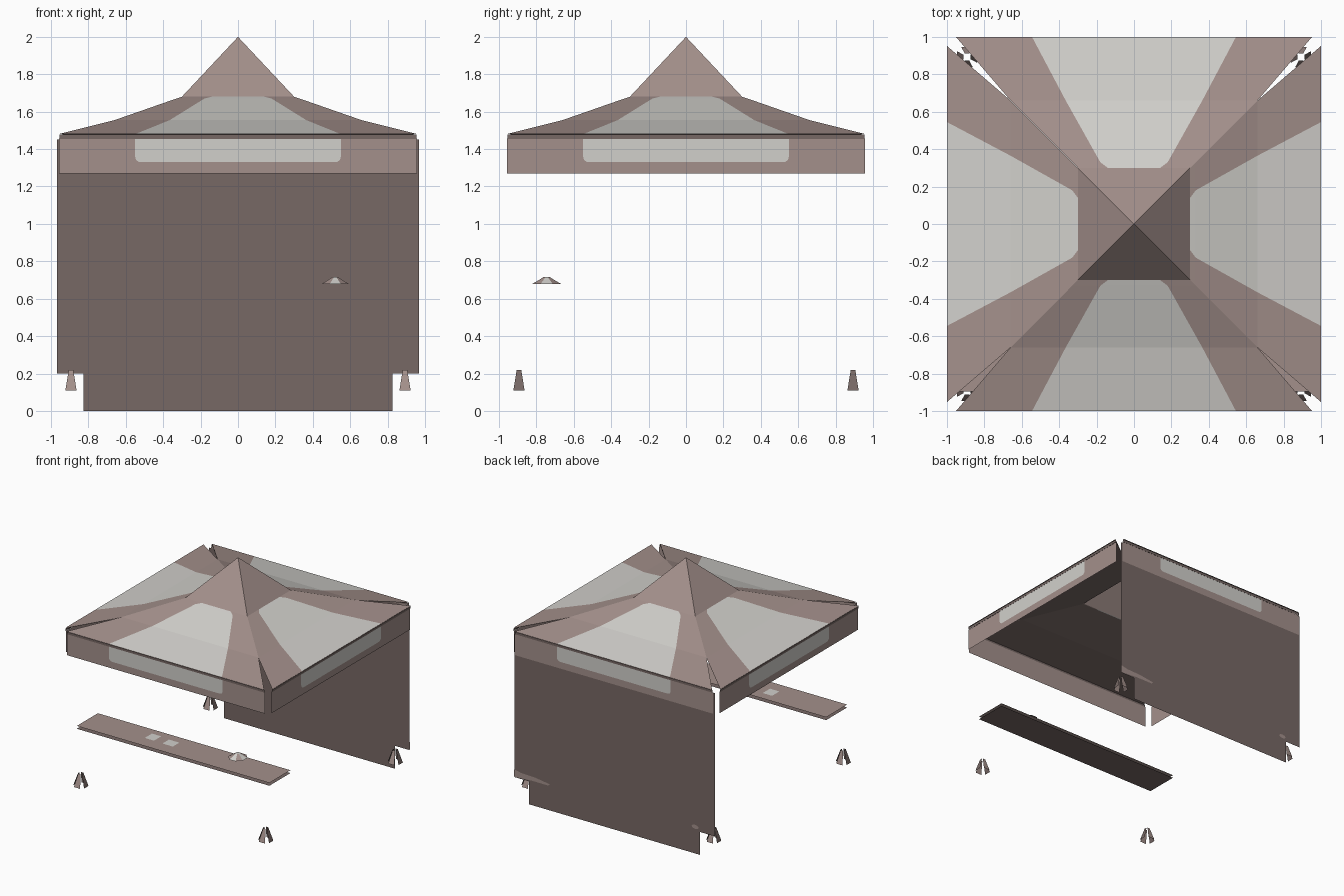
import bpy, bmesh, math
from mathutils import Matrix, Vector

cube = bpy.data.objects.get("Cube")
if cube:
    bpy.data.objects.remove(cube)


def make_mat(name, rgb):
    m = bpy.data.materials.new(name)
    m.use_nodes = True
    m.diffuse_color = (*rgb, 1)
    m.node_tree.nodes["Principled BSDF"].inputs["Base Color"].default_value = (*rgb, 1)
    return m


BROWN = make_mat("brown canvas", (0.37, 0.28, 0.26))
GREY = make_mat("pale grey canvas", (0.64, 0.63, 0.60))
DARK = make_mat("dark brown cloth", (0.185, 0.14, 0.13))
SIDES = {"front": 0, "left": 90, "back": 180, "right": 270}


def finish(name, bm, mats, matrix=Matrix()):
    me = bpy.data.meshes.new(name)
    bm.transform(matrix)
    bm.to_mesh(me)
    bm.free()
    for m in mats:
        me.materials.append(m)
    ob = bpy.data.objects.new(name, me)
    bpy.context.scene.collection.objects.link(ob)
    return ob


def sheet(name, pts, mat, matrix=Matrix()):
    """One flat polygon from 3D points."""
    bm = bmesh.new()
    bm.faces.new([bm.verts.new(p) for p in pts])
    return finish(name, bm, [mat], matrix)


def upright(y, outline):
    return [(x, y, z) for x, z in outline]


def rect(w, z0, z1):
    return [(-w, z0), (w, z0), (w, z1), (-w, z1)]


def rounded(w, z0, z1, r, steps=4):
    """Rectangle whose two lower corners are rounded."""
    pts = []
    for cx, start in ((-w + r, 180), (w - r, 270)):
        for i in range(steps + 1):
            a = math.radians(start + 90 * i / steps)
            pts.append((cx + r * math.cos(a), z0 + r + r * math.sin(a)))
    return pts + [(w, z1), (-w, z1)]


# Roof rings: distance from centre, height, half width, half width of pale stripe
RINGS = [(0.30, 1.68, 0.30, 0.14), (0.33, 1.67, 0.33, 0.18),
         (0.66, 1.555, 0.66, 0.365), (1.0, 1.482, 0.952, 0.545)]


def roof_panel(name, mats, matrix, drop=0.0, flip=False):
    bm = bmesh.new()
    rows = [[bm.verts.new((x, -r, z - drop)) for x in (-w, -g, g, w)]
            for r, z, w, g in RINGS]
    for up, low in zip(rows, rows[1:]):
        for i in range(3):
            f = bm.faces.new((low[i], low[i + 1], up[i + 1], up[i]))
            f.material_index = 1 if i == 1 and len(mats) > 1 else 0
            if flip:
                f.normal_flip()
    finish(name, bm, mats, matrix)


# Canopy: the same panel, lining, cap, hem and valance on each side
for side, angle in SIDES.items():
    turn = Matrix.Rotation(math.radians(angle), 4, 'Z')
    roof_panel("roof_panel_" + side, [BROWN, GREY], turn)
    roof_panel("roof_lining_" + side, [DARK], turn, drop=0.006, flip=True)
    sheet("roof_cap_" + side, [(-0.3, -0.3, 1.68), (0.3, -0.3, 1.68), (0, 0, 2)], BROWN, turn)
    sheet("eave_hem_" + side, upright(-0.997, rect(0.955, 1.455, 1.478)), DARK, turn)
    sheet("valance_" + side, upright(-0.993, rect(0.957, 1.27, 1.457)), BROWN, turn)
    sheet("valance_stripe_" + side, upright(-0.996, rounded(0.55, 1.33, 1.455, 0.03)), GREY, turn)

# Back wall with notched lower corners
half = [(0.825, 0), (0.825, 0.2), (0.968, 0.2), (0.968, 1.45)]
outline = half + [(-x, z) for x, z in reversed(half)]
sheet("back_wall", upright(0.985, reversed(outline)), DARK)

# Worn pale patches low on the outside of the wall
patch = [(0.968, 0.27), (0.90, 0.255), (0.76, 0.25), (0.62, 0.23),
         (0.64, 0.215), (0.80, 0.215), (0.968, 0.205)]
sheet("wall_patch_left", upright(0.989, reversed(patch)), BROWN)
dot = [(-0.78 + 0.035 * math.cos(a), 0.235 + 0.018 * math.sin(a))
       for a in (math.tau * i / 8 for i in range(8))]
sheet("wall_patch_right", upright(0.989, reversed(dot)), BROWN)


def flat(name, x, y, z, w, d, mat, down=False):
    pts = [(x - w, y - d, z), (x + w, y - d, z), (x + w, y + d, z), (x - w, y + d, z)]
    sheet(name, pts[::-1] if down else pts, mat)


# Counter: two thin layers with papers and a tray on top
flat("counter_top", 0, -0.75, 0.622, 0.93, 0.145, BROWN)
flat("counter_underside", 0, -0.75, 0.597, 0.93, 0.145, DARK, down=True)
flat("counter_tray", -0.745, -0.76, 0.627, 0.06, 0.06, BROWN)
flat("paper_a", -0.31, -0.73, 0.627, 0.045, 0.05, GREY)
flat("paper_b", -0.13, -0.74, 0.627, 0.05, 0.045, GREY)

# Small eight-sided dome above the counter, alternating colours
bm = bmesh.new()
rings = []
for r, z in ((0.082, 0.68), (0.045, 0.70), (0.018, 0.716)):
    rings.append([bm.verts.new((0.52 + r * 0.93 * math.cos(a), -0.745 + r * math.sin(a), z))
                  for a in (math.tau * (i + 0.5) / 8 for i in range(8))])
for low, up in zip(rings, rings[1:]):
    for i in range(8):
        j = (i + 1) % 8
        f = bm.faces.new((low[i], low[j], up[j], up[i]))
        f.material_index = i % 2
bm.faces.new(rings[-1]).material_index = 1
finish("counter_dome", bm, [BROWN, GREY])

# Feet: flared flaps round each corner, with gaps on the diagonals
for sx, xn in ((1, "left"), (-1, "right")):
    for sy, yn in ((-1, "front"), (1, "back")):
        bm = bmesh.new()
        for i in range(4):
            spin = Matrix.Rotation(math.tau * i / 4, 4, 'Z')
            quad = [(-0.03, -0.053, 0.11), (0.03, -0.053, 0.11),
                    (0.012, -0.018, 0.22), (-0.012, -0.018, 0.22)]
            f = bm.faces.new([bm.verts.new(spin @ Vector(p)) for p in quad])
            f.material_index = i % 2
        finish(f"foot_{yn}_{xn}", bm, [BROWN, DARK],
               Matrix.Translation((sx * 0.893, sy * 0.893, 0)))
